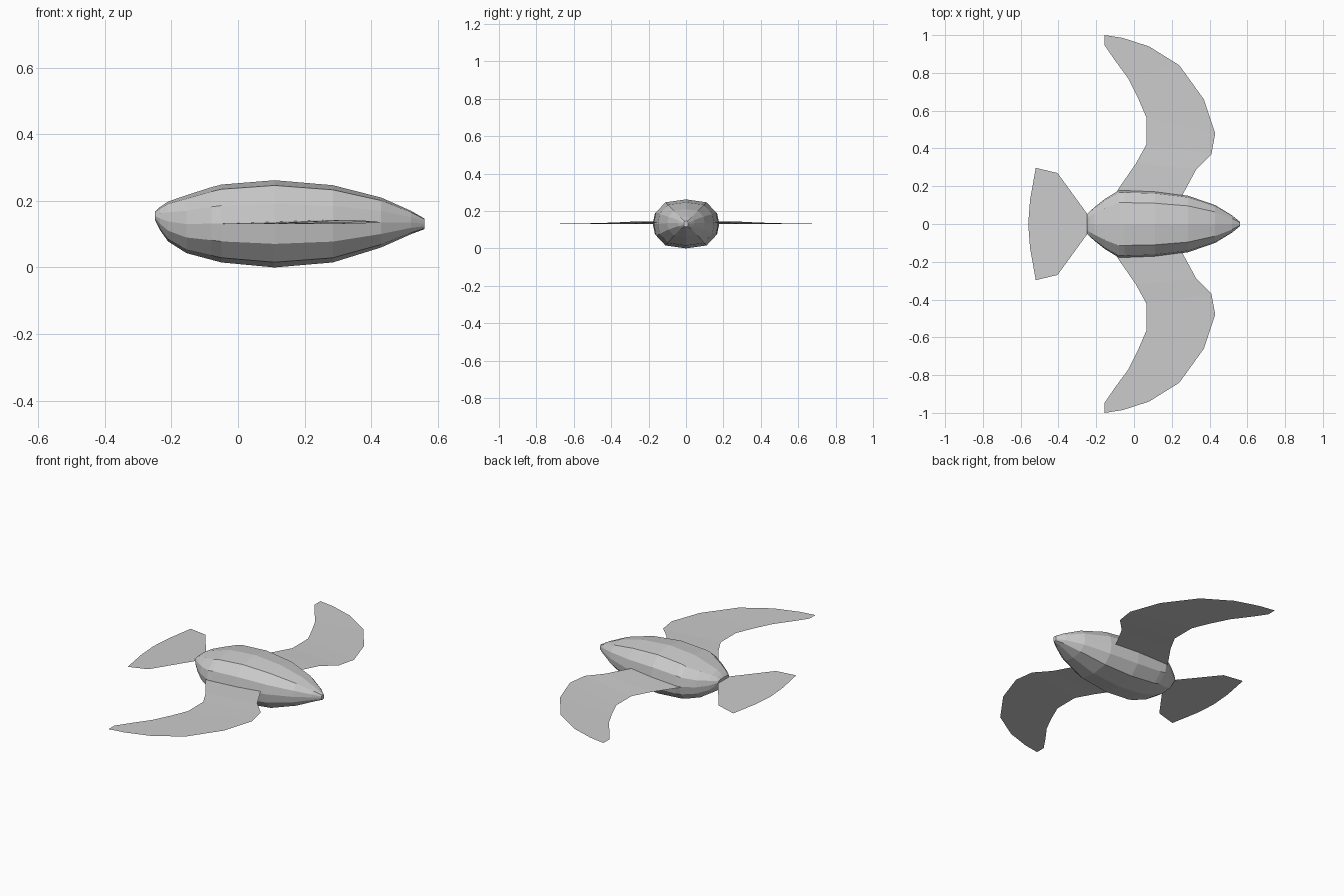
import bpy
import bmesh

cube = bpy.data.objects.get("Cube")
if cube:
    bpy.data.objects.remove(cube, do_unlink=True)

grey = bpy.data.materials.new("light grey")
grey.use_nodes = True
colour = (0.6, 0.6, 0.6, 1)
grey.diffuse_color = colour
grey.node_tree.nodes["Principled BSDF"].inputs["Base Color"].default_value = colour


def finish(bm, name):
    mesh = bpy.data.meshes.new(name)
    bm.to_mesh(mesh)
    bm.free()
    mesh.materials.append(grey)
    obj = bpy.data.objects.new(name, mesh)
    bpy.context.collection.objects.link(obj)
    return obj


def face_up(bm):
    """Turn every face of a thin sheet upwards."""
    bm.normal_update()
    for f in bm.faces:
        if f.normal.z < 0:
            f.normal_flip()


# Body: a rounded section lofted along x (x, centre z, half width, half height)
stations = [
    (-0.25, 0.155, 0.05, 0.012), (-0.235, 0.147, 0.066, 0.034),
    (-0.21, 0.138, 0.088, 0.06), (-0.155, 0.13, 0.132, 0.087),
    (-0.08, 0.132, 0.178, 0.109), (-0.05, 0.132, 0.177, 0.117),
    (0.11, 0.131, 0.172, 0.131), (0.285, 0.131, 0.15, 0.116),
    (0.43, 0.135, 0.1, 0.075), (0.52, 0.135, 0.045, 0.035),
    (0.56, 0.131, 0.012, 0.016),
]
quarter = [(0, 1), (0.64, 0.88), (0.94, 0.46), (1, 0)]
half = quarter + [(y, -z) for y, z in quarter[-2::-1]]
section = half + [(-y, z) for y, z in half[-2:0:-1]]

bm = bmesh.new()
rings = [[bm.verts.new((x, y * hy, zc + z * hz)) for y, z in section]
         for x, zc, hy, hz in stations]
count = len(section)
for a, b in zip(rings, rings[1:]):
    for i in range(count):
        j = (i + 1) % count
        bm.faces.new((a[i], a[j], b[j], b[i]))
bm.faces.new(rings[0])
bm.faces.new(rings[-1])
bmesh.ops.recalc_face_normals(bm, faces=bm.faces[:])
finish(bm, "body")

# Wings: thin swept sheets between leading and trailing edges (x, y, z)
leading = [(0.25, 0.12, 0.14), (0.26, 0.16, 0.142), (0.33, 0.29, 0.143),
           (0.41, 0.37, 0.139), (0.43, 0.48, 0.135), (0.37, 0.66, 0.132),
           (0.24, 0.84, 0.13), (0.08, 0.94, 0.13), (-0.06, 0.985, 0.13),
           (-0.155, 1.0, 0.13)]
trailing = [(-0.12, 0.12), (-0.08, 0.19), (0.01, 0.32), (0.065, 0.42),
            (0.065, 0.565), (0.02, 0.67), (-0.03, 0.77), (-0.1, 0.865),
            (-0.155, 0.945)]
for side, name in ((1, "left_wing"), (-1, "right_wing")):
    bm = bmesh.new()
    front = [bm.verts.new((x, side * y, z)) for x, y, z in leading]
    back = [bm.verts.new((x, side * y, 0.13)) for x, y in trailing]
    for i in range(len(back) - 1):
        bm.faces.new((front[i], front[i + 1], back[i + 1], back[i]))
    bm.faces.new((front[-2], front[-1], back[-1]))
    face_up(bm)
    finish(bm, name)

# Tail: a thin fan sloping gently down to the rear
outline = [(-0.245, 0.05), (-0.405, 0.27), (-0.52, 0.297), (-0.55, 0.13), (-0.56, 0)]
outline += [(x, -y) for x, y in outline[-2::-1]]
bm = bmesh.new()
bm.faces.new([bm.verts.new((x, y, 0.162 + 0.05 * x)) for x, y in outline])
face_up(bm)
finish(bm, "tail")
